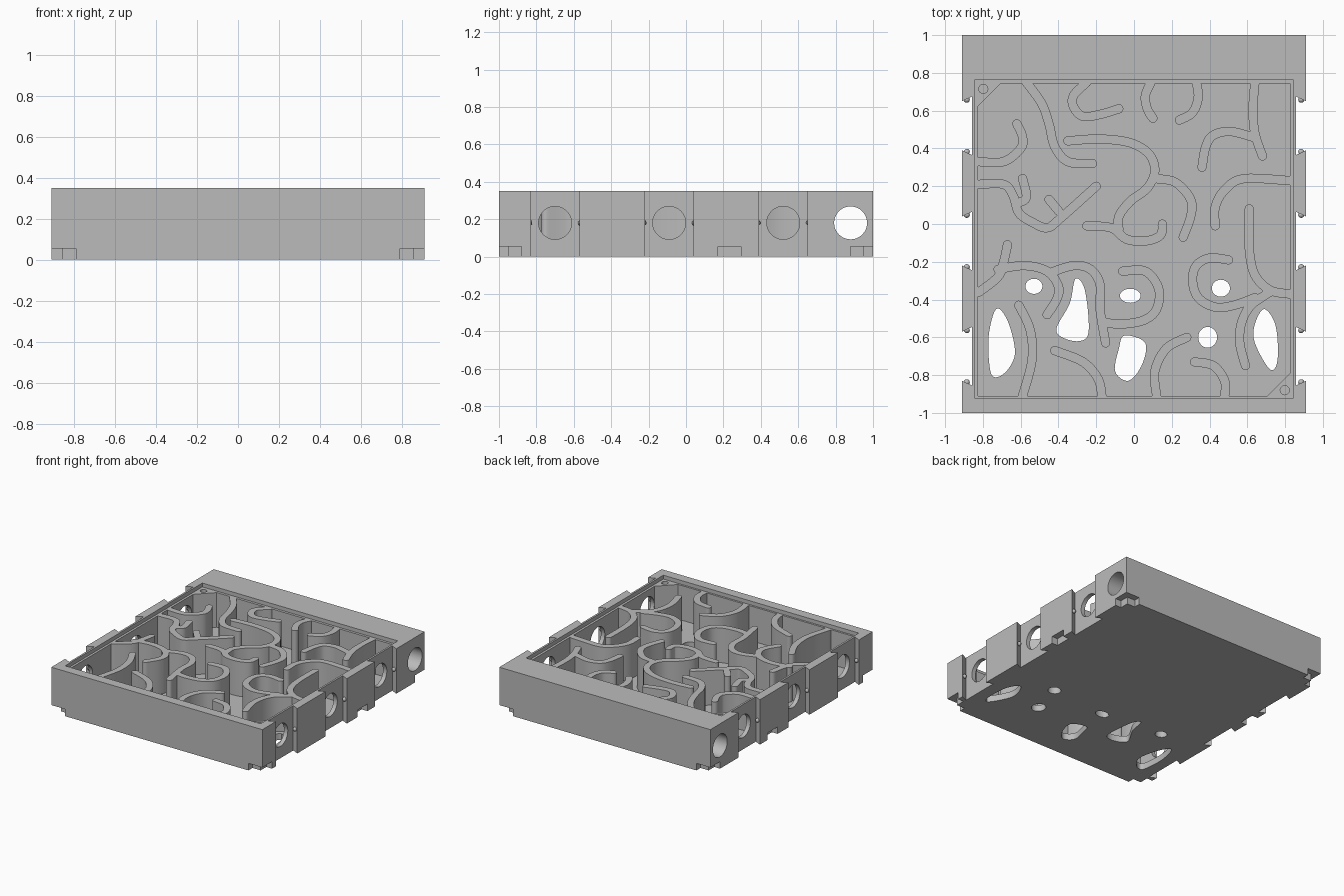
import bpy, bmesh, math
from mathutils import Vector

if "Cube" in bpy.data.objects:
    bpy.data.objects.remove(bpy.data.objects["Cube"])

TOP, LEDGE, FLOOR = 0.35, 0.32, 0.05
HOLE_Z = 0.18

plastic = bpy.data.materials.new("matte_grey")
plastic.use_nodes = True
colour = (0.5, 0.5, 0.5, 1)
plastic.diffuse_color = colour
plastic.node_tree.nodes["Principled BSDF"].inputs["Base Color"].default_value = colour


def finish(name, bm):
    bmesh.ops.recalc_face_normals(bm, faces=bm.faces)
    mesh = bpy.data.meshes.new(name)
    bm.to_mesh(mesh)
    bm.free()
    mesh.materials.append(plastic)
    obj = bpy.data.objects.new(name, mesh)
    bpy.context.collection.objects.link(obj)
    return obj


def prism(name, outline, low, high):
    """Extrude a flat outline between two heights."""
    bm = bmesh.new()
    face = bm.faces.new([bm.verts.new((p[0], p[1], low)) for p in outline])
    grown = bmesh.ops.extrude_face_region(bm, geom=[face])["geom"]
    lifted = [v for v in grown if isinstance(v, bmesh.types.BMVert)]
    bmesh.ops.translate(bm, verts=lifted, vec=(0, 0, high - low))
    return finish(name, bm)


def box(name, x0, x1, y0, y1, z0, z1):
    return prism(name, [(x0, y0), (x1, y0), (x1, y1), (x0, y1)], z0, z1)


def ellipse(x, y, rx, ry, steps=32):
    turns = [math.tau * i / steps for i in range(steps)]
    return [(x + rx * math.cos(t), y + ry * math.sin(t)) for t in turns]


def cut(target, cutter):
    mod = target.modifiers.new("cut", "BOOLEAN")
    mod.operation, mod.solver, mod.object = "DIFFERENCE", "EXACT", cutter
    bpy.context.view_layer.objects.active = target
    bpy.ops.object.modifier_apply(modifier=mod.name)
    bpy.data.objects.remove(cutter)


def smooth_path(points, closed=False, steps=6):
    """Catmull-Rom curve through points given in hundredths."""
    pts = [Vector(p) / 100 for p in points]
    n = len(pts)
    pick = (lambda i: pts[i % n]) if closed else (lambda i: pts[max(0, min(n - 1, i))])
    out = []
    for i in range(n if closed else n - 1):
        a, b, c, d = (pick(i + k) for k in (-1, 0, 1, 2))
        for s in range(steps):
            t = s / steps
            out.append(0.5 * (2 * b + (c - a) * t + (2 * a - 5 * b + 4 * c - d) * t * t
                              + (3 * b - a - 3 * c + d) * t ** 3))
    return out if closed else out + [pts[-1]]


def wall(name, *points, half=0.024):
    """Curved partition with rounded ends."""
    path = smooth_path(points)
    left, right = [], []
    for i, p in enumerate(path):
        along = (path[min(i + 1, len(path) - 1)] - path[max(i - 1, 0)]).normalized()
        side = Vector((-along.y, along.x)) * half
        left.append(p + side)
        right.append(p - side)

    def cap(centre, start):
        arm = start - centre
        angle = math.atan2(arm.y, arm.x)
        return [centre + half * Vector((math.cos(angle - math.pi * k / 8),
                                        math.sin(angle - math.pi * k / 8))) for k in range(1, 8)]
    outline = left + cap(path[-1], left[-1]) + right[::-1] + cap(path[0], right[0])
    return prism(name, outline, FLOOR - 0.01, LEDGE)


# Tray body: block with three dovetail notches on each side
notches = [(-0.83, -0.57), (-0.22, 0.04), (0.39, 0.65)]
edge = [(0.91, -1)]
for a, b in notches:
    edge += [(0.91, a), (0.858, a - 0.025), (0.858, b + 0.025), (0.91, b)]
edge.append((0.91, 1))
body = prism("tray_body", edge + [(-x, y) for x, y in reversed(edge)], 0, TOP)

# Main cavity and the shallow lid recess around it
cut(body, box("cavity", -0.825, 0.825, -0.91, 0.745, FLOOR, 1))
cut(body, box("lid_recess", -0.843, 0.843, -0.925, 0.765, LEDGE, 1))


# Round side ports, and the tube through the thick back wall
def port(y, x, length):
    bm = bmesh.new()
    bmesh.ops.create_cone(bm, cap_ends=True, segments=48, radius1=0.088, radius2=0.088, depth=length)
    tube = finish("port_cutter", bm)
    tube.rotation_euler.y = math.pi / 2
    tube.location = (x, y, HOLE_Z)
    bpy.context.view_layer.update()
    cut(body, tube)


port(0.88, 0, 3)
for a, b in notches:
    for s in (-1, 1):
        port((a + b) / 2, s * 0.85, 0.2)

# Connector pockets under the corners and the sides
for s in (-1, 1):
    def pocket(x0, x1, y0, y1):
        xs = sorted((s * x0, s * x1))
        ys = sorted((y0, y1))
        cut(body, box("pocket", *xs, *ys, -0.1, 0.055))
    pocket(0.86, 1, 0.17, 0.295)
    for e in (-1, 1):
        pocket(0.86, 1, e * 0.88, e * 1.1)
        pocket(0.79, 1, e * 0.95, e * 1.1)


# Openings in the floor
def opening(*points):
    cut(body, prism("opening", smooth_path(points, closed=True), -0.1, FLOOR + 0.1))


opening((-73, -45), (-67, -51), (-63, -67), (-66, -76), (-72, -81), (-76, -78), (-77, -60))
opening((-31, -29), (-26, -35), (-24, -57), (-29, -62), (-38, -60), (-41, -55), (-34, -42))
opening((-5, -59), (6, -63), (4, -75), (-3, -83), (-10, -78), (-8, -66))
opening((69, -45), (75, -54), (76, -72), (72, -77), (64, -63), (64, -53))
for x, y, rx, ry in [(-53, -33, 4.5, 4), (-2, -38, 5.5, 3.7), (46, -34, 4.8, 4.5), (39, -60, 5, 5.5)]:
    cut(body, prism("opening", ellipse(x / 100, y / 100, rx / 100, ry / 100), -0.1, FLOOR + 0.1))

# Corner posts with small round sockets
for name, s, cx, cy in [("back_corner_post", -1, -0.825, 0.745), ("front_corner_post", 1, 0.825, -0.91)]:
    corner = [(cx, cy), (cx - s * 0.12, cy), (cx, cy + s * 0.12)]
    post = prism(name, corner, FLOOR - 0.01, LEDGE)
    cut(post, prism("socket", ellipse(cx - s * 0.027, cy + s * 0.03, 0.024, 0.024), LEDGE - 0.06, 1))

# Snap bumps inside the notches
for s in (-1, 1):
    for y in [a - 0.008 for a, b in notches] + [b + 0.008 for a, b in notches]:
        bm = bmesh.new()
        bmesh.ops.create_uvsphere(bm, u_segments=12, v_segments=8, radius=0.016)
        bmesh.ops.translate(bm, verts=bm.verts, vec=(s * 0.885, y, HOLE_Z))
        finish("snap_bump", bm)

# Partitions along the back
wall("back_left_sweep", (-57, 75), (-49, 64), (-45, 53), (-42, 41), (-35, 33), (-22, 32))
wall("back_hook", (-25, 75), (-32, 68), (-32, 62), (-27, 57), (-18, 58), (-8, 61))
wall("back_short_curve", (9, 75), (6, 68), (7, 61), (10, 56))
wall("back_bend", (33, 75), (34, 67), (31, 59), (24, 55))
wall("back_fork", (64, 75), (63, 61), (64, 48), (68, 36))
wall("back_fork_arm", (63, 46), (51, 49), (42, 47), (38, 41), (36, 30))

# Partitions across the middle
wall("side_hook", (-82, 33), (-69, 33), (-60, 40), (-59, 46), (-62, 53))
wall("side_valley", (-82, 21), (-69, 21), (-64, 15), (-61, 6), (-54, 1), (-46, -2), (-39, 3), (-20, 20))
wall("valley_curl", (-62, 11), (-57, 14), (-59, 24))
wall("valley_stub", (-40, 7), (-45, 13))
wall("centre_arch", (-35, 44), (-18, 45), (-2, 43), (8, 37), (11, 28), (7, 19), (-2, 12), (-8, 4), (-8, -3))
wall("centre_tail", (12, 24), (22, 22), (30, 13), (30, 4), (26, -7))
wall("centre_cup", (-25, -1), (-12, -2), (-4, -8), (6, -9), (14, -6), (15, 0))
wall("side_quarter", (82, 23), (58, 24), (48, 18), (43, 9), (43, -1))
wall("side_drop", (61, 8), (61, -13), (64, -27), (72, -35), (82, -37))

# Partitions along the front
wall("drop_tail", (72, -36), (62, -43), (57, -52), (56, -63), (59, -75))
wall("drop_loop", (50, -19), (40, -18), (33, -22), (31, -30), (34, -39), (43, -44), (53, -43), (64, -39))
wall("side_horn", (-82, -36), (-72, -28), (-69, -20), (-67, -11))
wall("horn_branch", (-72, -24), (-58, -22), (-46, -25), (-40, -33), (-41, -40), (-46, -48))
wall("branch_arch", (-45, -26), (-32, -22), (-23, -24), (-18, -32), (-18, -45), (-15, -63))
wall("arch_loop", (-6, -25), (6, -25), (13, -34), (12, -45), (5, -51), (-7, -53), (-16, -52))
wall("front_left_bow", (-61, -43), (-55, -56), (-54, -72), (-59, -91))
wall("front_left_arc", (-42, -67), (-27, -73), (-19, -82), (-17, -91))
wall("front_centre_arc", (28, -60), (17, -66), (11, -78), (12, -91))
wall("front_right_arc", (32, -73), (42, -75), (48, -83), (48, -91))

# Smooth shading with crisp edges
for obj in bpy.context.scene.objects:
    obj.select_set(obj.type == "MESH")
bpy.context.view_layer.objects.active = body
bpy.ops.object.shade_smooth_by_angle(angle=math.radians(30))
